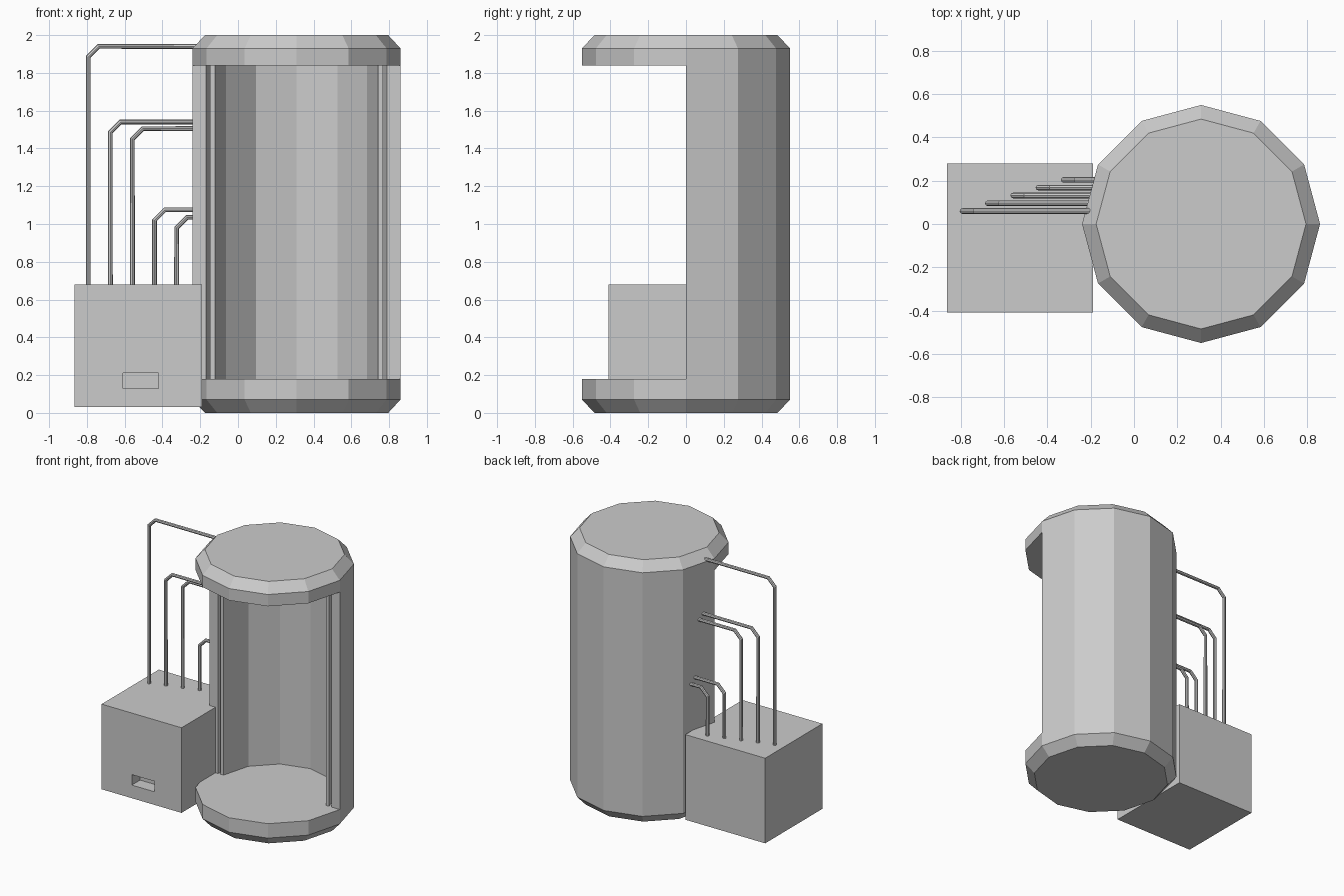
import bpy, bmesh, math
from mathutils import Matrix, Vector

if "Cube" in bpy.data.objects:
    bpy.data.objects.remove(bpy.data.objects["Cube"])

grey = bpy.data.materials.new("plain grey")
grey.use_nodes = True
grey.diffuse_color = (0.6, 0.6, 0.6, 1)
grey.node_tree.nodes["Principled BSDF"].inputs["Base Color"].default_value = (0.6, 0.6, 0.6, 1)

CENTRE = Vector((0.31, 0, 0))
RADIUS, CHAMFER_RADIUS, SIDES = 0.55, 0.485, 12
FLOOR, CEILING = 0.18, 1.84


def add_mesh(name, bm):
    bmesh.ops.recalc_face_normals(bm, faces=bm.faces)
    mesh = bpy.data.meshes.new(name)
    bm.to_mesh(mesh)
    bm.free()
    mesh.materials.append(grey)
    obj = bpy.data.objects.new(name, mesh)
    bpy.context.collection.objects.link(obj)
    return obj


def ring_point(radius, index, z):
    a = math.tau * index / SIDES
    return CENTRE + Vector((radius * math.cos(a), radius * math.sin(a), z))


def cap(name, profile):
    """Solid twelve-sided disc from (radius, height) rings."""
    bm = bmesh.new()
    rings = [[bm.verts.new(ring_point(r, i, z)) for i in range(SIDES)] for r, z in profile]
    for low, high in zip(rings, rings[1:]):
        for i in range(SIDES):
            j = (i + 1) % SIDES
            bm.faces.new((low[i], low[j], high[j], high[i]))
    bm.faces.new(rings[0])
    bm.faces.new(rings[-1])
    return add_mesh(name, bm)


def half_shell(name, inner, outer):
    """Rear half of a hollow cylinder, between floor and ceiling."""
    bm = bmesh.new()
    half = range(SIDES // 2 + 1)
    sections = [[bm.verts.new(ring_point(r, i, z)) for r, z in
                 ((inner, FLOOR), (outer, FLOOR), (outer, CEILING), (inner, CEILING))]
                for i in half]
    for a, b in zip(sections, sections[1:]):
        for k in range(4):
            n = (k + 1) % 4
            bm.faces.new((a[k], a[n], b[n], b[k]))
    bm.faces.new(sections[0])
    bm.faces.new(sections[-1])
    return add_mesh(name, bm)


def box(name, low, high):
    low, high = Vector(low), Vector(high)
    bm = bmesh.new()
    bmesh.ops.create_cube(bm, size=1, matrix=Matrix.Translation((low + high) / 2)
                          @ Matrix.Diagonal((*(high - low), 1)))
    return add_mesh(name, bm)


def pipe(name, x, y, top, bend=0.055):
    """Thin pipe rising from the cabinet and turning into the chamber."""
    curve = bpy.data.curves.new(name, "CURVE")
    curve.dimensions = "3D"
    curve.bevel_depth = 0.013
    curve.bevel_resolution = 2
    curve.use_fill_caps = True
    path = [(x, y, 0.66), (x, y, top - bend), (x + bend, y, top), (-0.15, y, top)]
    spline = curve.splines.new("POLY")
    spline.points.add(len(path) - 1)
    for point, co in zip(spline.points, path):
        point.co = (*co, 1)
    spline.use_smooth = False
    curve.materials.append(grey)
    bpy.context.collection.objects.link(bpy.data.objects.new(name, curve))


# Chamber: base, lid, outer wall and a thin inner lining with a door gap between
cap("chamber_base", [(CHAMFER_RADIUS, 0), (RADIUS, 0.07), (RADIUS, FLOOR)])
cap("chamber_lid", [(RADIUS, CEILING), (RADIUS, 1.93), (CHAMFER_RADIUS, 2)])
half_shell("outer_wall", 0.479, RADIUS)
half_shell("inner_lining", 0.432, 0.458)

# Side cabinet with a recessed slot in its front
cabinet = box("side_cabinet", (-0.865, -0.41, 0.03), (-0.19, 0.28, 0.68))
cutter = box("slot_cutter", (-0.61, -0.5, 0.13), (-0.42, -0.31, 0.21))
cutter.hide_render = True
cut = cabinet.modifiers.new("slot", "BOOLEAN")
cut.operation = "DIFFERENCE"
cut.solver = "EXACT"
cut.object = cutter
bpy.context.view_layer.objects.active = cabinet
bpy.ops.object.modifier_apply(modifier=cut.name)
bpy.data.objects.remove(cutter)

# Row of pipes, tallest at the outside
for i, top in enumerate((1.94, 1.54, 1.505, 1.075, 1.035)):
    pipe(f"pipe_{i + 1}", -0.793 + 0.117 * i, 0.06 + 0.036 * i, top)
